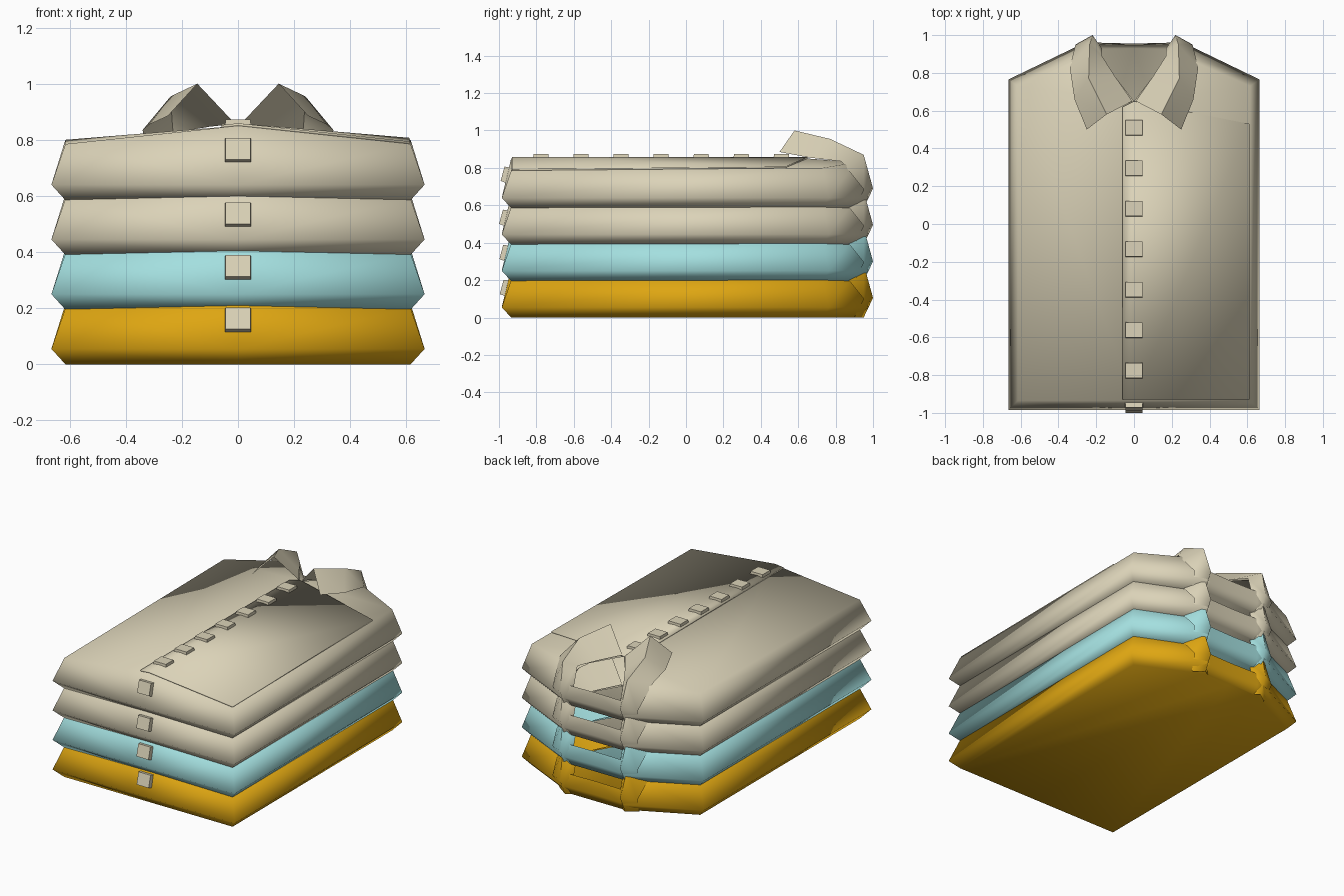
import bpy, bmesh, math
from mathutils import Matrix

if "Cube" in bpy.data.objects:
    bpy.data.objects.remove(bpy.data.objects["Cube"])


def material(name, rgb):
    m = bpy.data.materials.new(name)
    m.diffuse_color = (*rgb, 1)
    m.use_nodes = True
    m.node_tree.nodes["Principled BSDF"].inputs["Base Color"].default_value = m.diffuse_color
    return m


cream = material("cream", (0.71, 0.65, 0.48))
blue = material("pale_blue", (0.37, 0.74, 0.74))
gold = material("gold", (0.73, 0.38, 0.006))


def finish(name, bm, mat, z=0, angle=75):
    bmesh.ops.remove_doubles(bm, verts=bm.verts, dist=0.0005)
    bmesh.ops.recalc_face_normals(bm, faces=bm.faces)
    me = bpy.data.meshes.new(name)
    bm.to_mesh(me)
    bm.free()
    ob = bpy.data.objects.new(name, me)
    bpy.context.collection.objects.link(ob)
    ob.location.z = z
    me.materials.append(mat)
    bpy.ops.object.select_all(action='DESELECT')
    ob.select_set(True)
    bpy.context.view_layer.objects.active = ob
    bpy.ops.object.shade_smooth_by_angle(angle=math.radians(angle))
    return ob


def face(bm, pts, s=1):
    bm.faces.new([bm.verts.new((s * x, y, z)) for x, y, z in pts])


def body(name, mat, z):
    # half outlines: bottom, widest fold, and top edge (open at the neck)
    low = [(0, -.935, 0), (.615, -.935, 0), (.615, .73, 0),
           (.22, .92, 0), (.18, .93, 0), (0, .93, 0)]
    mid = [(0, -.985, .055), (.665, -.985, .055), (.665, .765, .055),
           (.23, .975, .055), (.19, .96, .055), (0, .955, .055)]
    top = [(0, -.935, .265), (.615, -.935, .2), (.615, .73, .215),
           (.2, .91, .245), (.19, .95, .14), (0, .945, .14)]
    neck = (0, .65, .265)
    bm = bmesh.new()
    for s in (1, -1):
        for a, b in ((low, mid), (mid, top)):
            for i in range(5):
                face(bm, [a[i], a[i + 1], b[i + 1], b[i]], s)
        face(bm, low, s)
        face(bm, [top[0], top[1], top[2], neck], s)
        face(bm, [neck, top[2], top[3]], s)
    finish(name, bm, mat, z)


def collar(name, mat, z):
    # rows run from the front edge over the shoulder to the bottom: inner, crest, outer
    rows = [[(.01, .65, .272), (.145, .58, .415), (.25, .50, .30)],
            [(.10, .78, .262), (.24, .77, .37), (.315, .66, .27)],
            [(.17, .89, .25), (.235, .95, .285), (.34, .83, .25)],
            [(.17, .93, .12), (.22, 1.0, .105), (.31, .95, .10)],
            [(.17, .92, 0), (.22, .95, 0), (.29, .90, 0)]]
    bm = bmesh.new()
    for s in (1, -1):
        for a, b in zip(rows, rows[1:]):
            for i in range(2):
                face(bm, [a[i], a[i + 1], b[i + 1], b[i]], s)
    finish(name, bm, mat, z)


def overlap(name, mat, z):
    # raised front panel that carries the button line
    bm = bmesh.new()

    def h(x, y):
        return (x, y, .274 - abs(x) * (.106 - .024 * (y + .935) / 1.665))
    face(bm, [h(-.06, -.93), h(0, -.93), h(0, .65), h(-.06, .62)])
    face(bm, [h(0, -.93), h(.612, -.93), h(.612, .53), h(0, .65)])
    ob = finish(name, bm, mat, z, 30)
    mod = ob.modifiers.new("thickness", 'SOLIDIFY')
    mod.thickness = 0.01
    mod.offset = -1


def button(name, loc, tilt=0):
    bm = bmesh.new()
    bmesh.ops.create_cube(bm, size=1)
    for v in bm.verts:
        k = .088 if v.co.z > 0 else .094
        v.co = (v.co.x * k, v.co.y * k * .9, v.co.z * .028)
    bmesh.ops.transform(bm, matrix=Matrix.Rotation(tilt, 4, 'X'), verts=bm.verts)
    ob = finish(name, bm, cream, angle=30)
    ob.location = loc


# four stacked folded shirts, each with a button on its front fold
for i, (mat, bz) in enumerate(zip((gold, blue, cream, cream), (.16, .347, .535, .765))):
    z = i * .195
    n = str(i + 1)
    body("shirt_body_" + n, mat, z)
    collar("collar_" + n, mat, z)
    overlap("front_panel_" + n, mat, z)
    y = -.985 + .05 * (bz - z - .055) / .21 - .012
    button("fold_button_" + n, (0, y, bz), math.radians(75))

# button row on the top shirt
for i in range(7):
    button("front_button_" + str(i + 1), (0, .51 - i * .2143, .859))
